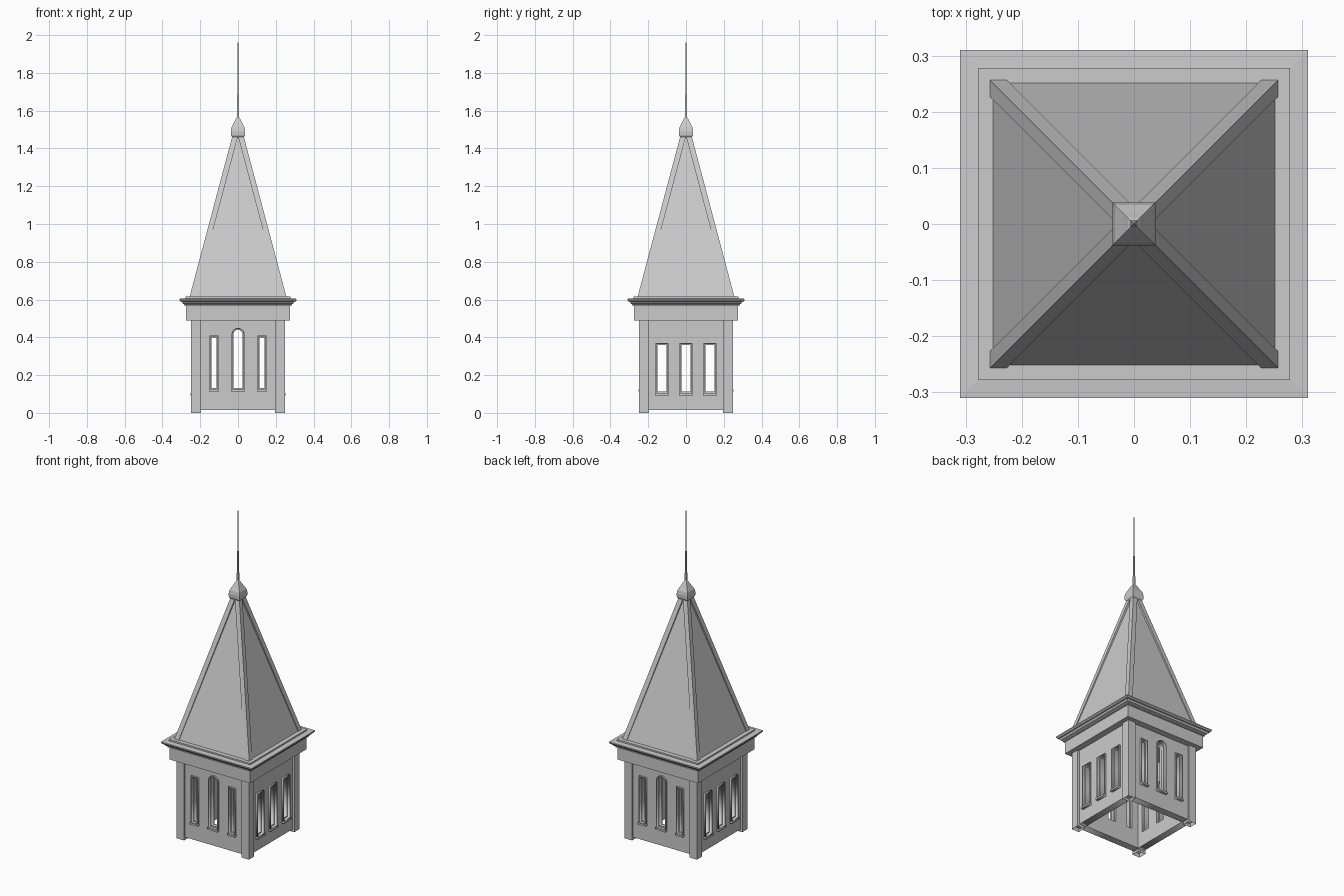
import bpy, bmesh
from math import pi, sin, cos
from mathutils import Matrix

if "Cube" in bpy.data.objects:
    bpy.data.objects.remove(bpy.data.objects["Cube"])


def square_loft(name, rings, base=True):
    """Stack square rings (half_size, z, cx, cy) into one flat-sided solid."""
    bm = bmesh.new()
    prev = None
    for ring in rings:
        h, z, cx, cy = (tuple(ring) + (0, 0))[:4]
        cur = [bm.verts.new((cx + sx * h, cy + sy * h, z))
               for sx, sy in ((-1, -1), (1, -1), (1, 1), (-1, 1))]
        if prev:
            for i in range(4):
                j = (i + 1) % 4
                bm.faces.new((prev[i], prev[j], cur[j], cur[i]))
        elif base:
            bm.faces.new(cur[::-1])
        prev = cur
    bm.faces.new(prev)
    me = bpy.data.meshes.new(name)
    bm.to_mesh(me)
    bm.free()
    ob = bpy.data.objects.new(name, me)
    bpy.context.collection.objects.link(ob)
    return ob


def outline(x, hw, z0, z1, arch=False):
    """Rectangular or round-headed window outline."""
    if not arch:
        return [(x - hw, z0), (x + hw, z0), (x + hw, z1), (x - hw, z1)]
    n = 12
    head = [(x + hw * cos(pi * i / n), z1 - hw + hw * sin(pi * i / n)) for i in range(n + 1)]
    return [(x - hw, z0), (x + hw, z0)] + head


def plate(name, loops, inner, outer, turn):
    """Filled outline with holes, between two distances from the axis, on one side."""
    cu = bpy.data.curves.new(name, 'CURVE')
    cu.dimensions = '2D'
    cu.fill_mode = 'BOTH'
    cu.extrude = (outer - inner) / 2
    for pts in loops:
        sp = cu.splines.new('POLY')
        sp.points.add(len(pts) - 1)
        for p, (x, z) in zip(sp.points, pts):
            p.co = (x, z, 0, 1)
        sp.use_cyclic_u = True
    ob = bpy.data.objects.new(name, cu)
    bpy.context.collection.objects.link(ob)
    ob.matrix_world = (Matrix.Rotation(turn * pi / 2, 4, 'Z')
                       @ Matrix.Translation((0, -(inner + outer) / 2, 0))
                       @ Matrix.Rotation(pi / 2, 4, 'X'))
    bpy.ops.object.select_all(action='DESELECT')
    ob.select_set(True)
    bpy.context.view_layer.objects.active = ob
    bpy.ops.object.convert(target='MESH')
    return bpy.context.view_layer.objects.active


# Windows: x, outer half width, opening half width, bottom, top, arched
front_windows = [(-0.127, 0.025, 0.013, 0.12, 0.41, False),
                 (0, 0.034, 0.024, 0.12, 0.45, True),
                 (0.127, 0.025, 0.013, 0.12, 0.41, False)]
side_windows = [(x, 0.034, 0.024, 0.10, 0.37, False) for x in (-0.127, 0, 0.127)]

# Four walls with window casings, sashes and sills
for turn, side in enumerate(("front", "right", "back", "left")):
    windows = side_windows if turn % 2 else front_windows
    holes = [outline(x, (ow + iw) / 2, z0 + 0.005, z1 - (ow - iw) / 2, a)
             for x, ow, iw, z0, z1, a in windows]
    wall = [(-0.234, 0.015), (0.234, 0.015), (0.234, 0.495), (-0.234, 0.495)]
    plate(side + "_wall", [wall] + holes, 0.19, 0.235, turn)
    for (x, ow, iw, z0, z1, a), hole in zip(windows, holes):
        plate(side + "_window_casing", [outline(x, ow, z0, z1, a), hole], 0.234, 0.245, turn)
        opening = outline(x, iw, z0 + 0.012, z1 - (ow - iw), a)
        plate(side + "_window_sash", [hole, opening], 0.205, 0.228, turn)
        plate(side + "_window_sill", [outline(x, ow + 0.002, z0 - 0.007, z0 + 0.004)],
              0.234, 0.252, turn)

# Corner posts (open underneath) and roof hip ribs
for sx in (-1, 1):
    for sy in (-1, 1):
        square_loft("corner_post", [(0.0255, 0, sx * 0.222, sy * 0.222),
                                    (0.0255, 0.495, sx * 0.222, sy * 0.222)], base=False)
        square_loft("roof_hip_rib", [(0.015, 0.612, sx * 0.242, sy * 0.242),
                                     (0.015, 1.465, sx * 0.015, sy * 0.015)])

# Frieze and stepped cornice
square_loft("frieze_and_cornice", [
    (0.275, 0.49), (0.275, 0.565), (0.283, 0.567), (0.283, 0.574), (0.292, 0.578),
    (0.298, 0.588), (0.305, 0.59), (0.31, 0.597), (0.31, 0.604), (0.278, 0.606),
    (0.278, 0.615)])

# Pyramid roof
square_loft("roof", [(0.252, 0.612), (0.018, 1.465)])

# Finial cap and needle spire
square_loft("finial", [(0.03, 1.458), (0.037, 1.468), (0.038, 1.49), (0.034, 1.512),
                       (0.022, 1.535), (0.011, 1.558), (0.006, 1.565)])
square_loft("spire_needle", [(0.006, 1.55), (0.003, 1.75), (0.001, 2.0)])
